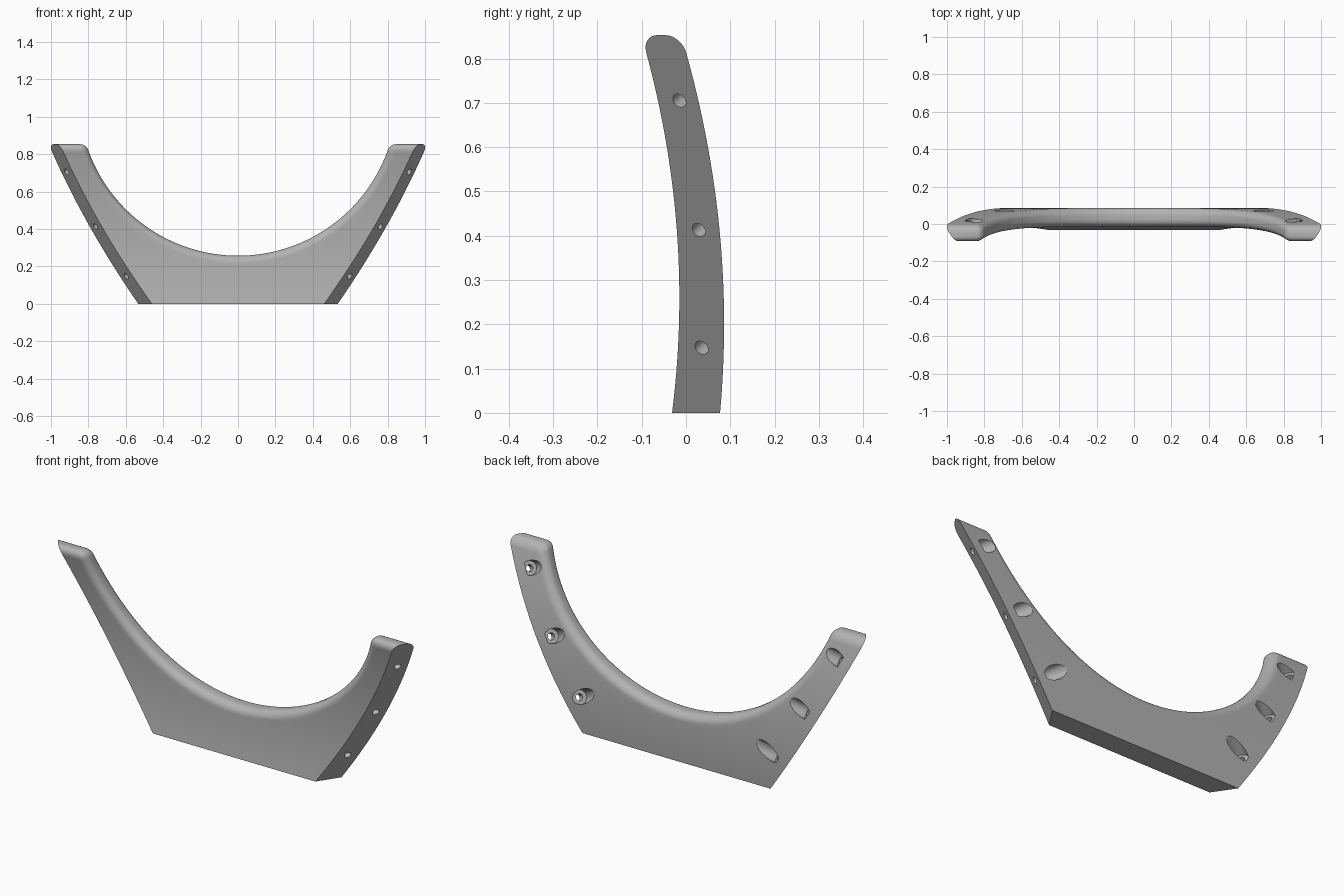
import bpy
import bmesh
from math import sin, cos, pi, atan2, sqrt
from mathutils import Vector, Matrix

cube = bpy.data.objects.get("Cube")
if cube:
    bpy.data.objects.remove(cube, do_unlink=True)

TOP = 0.853                     # height of the arm tips
ARC_Z, ARC_R = 1.107, 0.85      # circle of the saddle curve
CORNER_R, FILLET, HALF = 0.045, 0.04, 0.05
SIDE_NORMAL = Vector((1, -0.67, -0.63))
SIDE_X = 0.482

grey = bpy.data.materials.new("plain_grey")
grey.use_nodes = True
grey.diffuse_color = (0.45, 0.45, 0.45, 1)
grey.node_tree.nodes["Principled BSDF"].inputs["Base Color"].default_value = grey.diffuse_color


def make_object(name, bm):
    bmesh.ops.recalc_face_normals(bm, faces=bm.faces)
    mesh = bpy.data.meshes.new(name)
    bm.to_mesh(mesh)
    bm.free()
    obj = bpy.data.objects.new(name, mesh)
    bpy.context.collection.objects.link(obj)
    return obj


def bridge(bm, a, b):
    n = len(a)
    for k in range(n):
        bm.faces.new((a[k], a[(k + 1) % n], b[(k + 1) % n], b[k]))


def upper_edge():
    """Right half of the upper outline, as (point, inward normal) pairs."""
    cz = TOP - CORNER_R
    cx = sqrt((ARC_R + CORNER_R) ** 2 - (ARC_Z - cz) ** 2)
    end = atan2(cx, ARC_Z - cz)
    path = []
    for i in range(33):
        a = end * i / 32
        n = Vector((sin(a), 0, -cos(a)))
        path.append((Vector((0, 0, ARC_Z)) + n * ARC_R, n))
    for i in range(1, 9):
        a = end * (1 - i / 8)
        n = Vector((sin(a), 0, -cos(a)))
        path.append((Vector((cx, 0, cz)) - n * CORNER_R, n))
    path.append((Vector((1.15, 0, TOP)), Vector((0, 0, -1))))
    return path


# Slab with a rounded upper edge
right = upper_edge()
flip = Matrix.Scale(-1, 3, Vector((1, 0, 0)))
path = [(flip @ p, flip @ n) for p, n in reversed(right[1:])] + right
bm = bmesh.new()
rings = []
for p, n in path:
    front = []
    for k in range(9):
        a = pi / 2 * k / 8
        q = p + n * FILLET * (1 - sin(a))
        q.y = -HALF + FILLET * (1 - cos(a))
        front.append(q)
    front.insert(0, Vector((front[0].x, -HALF, 0)))
    back = [Vector((q.x, -q.y, q.z)) for q in reversed(front)]
    rings.append([bm.verts.new(q) for q in front + back])
for a, b in zip(rings, rings[1:]):
    bridge(bm, a, b)

# Slice into rows, then bow the slab backwards and forwards with height
for i in range(1, 28):
    bmesh.ops.bisect_plane(bm, geom=bm.verts[:] + bm.edges[:] + bm.faces[:], dist=1e-5,
                           plane_co=(0, 0, i * 0.03), plane_no=(0, 0, 1))
for v in bm.verts:
    z = v.co.z
    y_front = -0.015 - (z - 0.26) ** 2 / 4.1
    y_back = 0.086 - (z - 0.2) ** 2 / 4.4
    t = (v.co.y + HALF) / (2 * HALF)
    v.co.y = y_front + (y_back - y_front) * t

# Slanted side faces
for s in (1, -1):
    bmesh.ops.bisect_plane(bm, geom=bm.verts[:] + bm.edges[:] + bm.faces[:], dist=1e-5,
                           plane_co=(s * SIDE_X, 0, 0),
                           plane_no=(s * SIDE_NORMAL.x, SIDE_NORMAL.y, SIDE_NORMAL.z),
                           clear_outer=True)
bmesh.ops.holes_fill(bm, edges=[e for e in bm.edges if e.is_boundary], sides=0)
bracket = make_object("curved_bracket", bm)
bracket.data.materials.append(grey)

# Stepped screw holes, square to the side faces and opening at the back
bm = bmesh.new()
steps = [(0.017, -0.1), (0.017, 0.045), (0.035, 0.045), (0.035, 0.2)]
for s in (1, -1):
    axis = Vector((-s * SIDE_NORMAL.x, -SIDE_NORMAL.y, -SIDE_NORMAL.z)).normalized()
    turn = axis.to_track_quat('Z', 'Y')
    for y, z in ((0.035, 0.147), (0.029, 0.413), (-0.015, 0.705)):
        centre = Vector((s * (SIDE_X + 0.63 * z + 0.67 * y), y, z))
        loops = []
        for r, t in steps:
            loops.append([bm.verts.new(centre + turn @ Vector((r * cos(a), r * sin(a), t)))
                          for a in (2 * pi * k / 32 for k in range(32))])
        for a, b in zip(loops, loops[1:]):
            bridge(bm, a, b)
        bm.faces.new(loops[0])
        bm.faces.new(loops[-1])
cutter = make_object("screw_hole_cutter", bm)
cutter.hide_render = True

cut = bracket.modifiers.new("screw_holes", 'BOOLEAN')
cut.operation = 'DIFFERENCE'
cut.solver = 'EXACT'
cut.object = cutter
bpy.context.view_layer.update()
for o in bpy.context.selected_objects:
    o.select_set(False)
bpy.context.view_layer.objects.active = bracket
bracket.select_set(True)
bpy.ops.object.modifier_apply(modifier=cut.name)
bpy.data.objects.remove(cutter, do_unlink=True)

# One colour, smooth curves, crisp edges
for f in bracket.data.polygons:
    f.material_index = 0
bpy.ops.object.shade_smooth_by_angle(angle=pi / 6)
